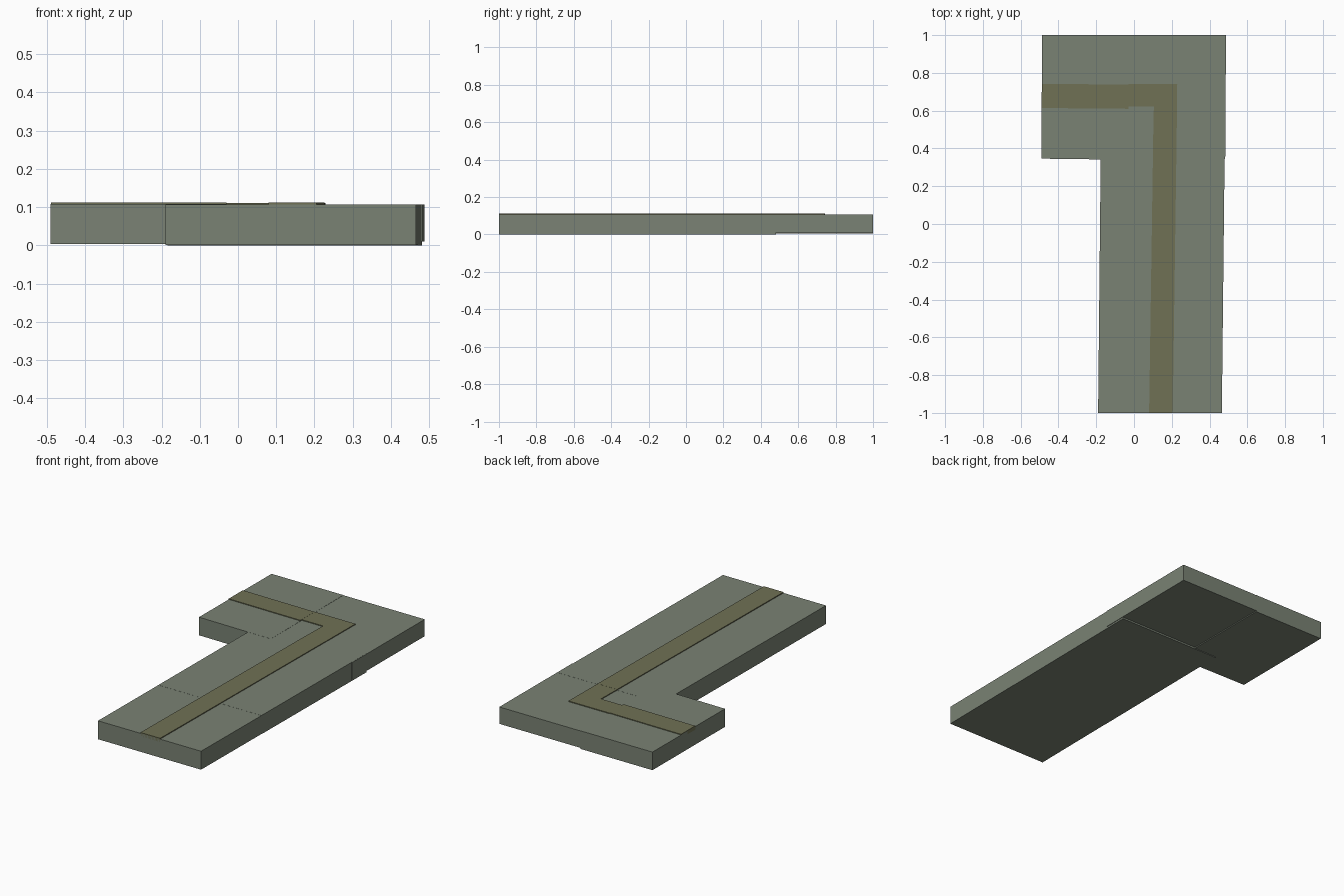
import bpy, bmesh

if "Cube" in bpy.data.objects:
    bpy.data.objects.remove(bpy.data.objects["Cube"])


def material(name, rgb):
    m = bpy.data.materials.new(name)
    m.diffuse_color = (*rgb, 1)
    m.use_nodes = True
    m.node_tree.nodes["Principled BSDF"].inputs["Base Color"].default_value = m.diffuse_color
    return m


STONE = material("grey_green", (0.195, 0.225, 0.175))
OLIVE = material("olive", (0.16, 0.165, 0.09))


def prism(name, outline, z0, z1, mat):
    """Extrude a flat outline from z0 up to z1."""
    bm = bmesh.new()
    face = bm.faces.new([bm.verts.new((x, y, z0)) for x, y in outline])
    ext = bmesh.ops.extrude_face_region(bm, geom=[face], use_keep_orig=True)
    for v in ext["geom"]:
        if isinstance(v, bmesh.types.BMVert):
            v.co.z = z1
    bmesh.ops.recalc_face_normals(bm, faces=bm.faces)
    mesh = bpy.data.meshes.new(name)
    bm.to_mesh(mesh)
    bm.free()
    mesh.materials.append(mat)
    obj = bpy.data.objects.new(name, mesh)
    bpy.context.collection.objects.link(obj)
    return obj


def span(left, right, y0, y1):
    """Quad between two slightly slanted edges given at y = -1 and y = 0.48."""
    def at(e, y):
        return e[0] + (e[1] - e[0]) * (y + 1) / 1.48
    return [(at(left, y0), y0), (at(right, y0), y0),
            (at(right, y1), y1), (at(left, y1), y1)]


# Long leg: two slabs meeting end to end, each with its centre stripe
for part, y0, y1, z0, z1 in (("front", -1.0, -0.46, 0.001, 0.107),
                             ("middle", -0.46, 0.48, 0.0, 0.1075)):
    prism(part + "_path_slab", span((-0.19, -0.175), (0.465, 0.481), y0, y1), z0, z1, STONE)
    prism(part + "_path_stripe", span((0.08, 0.102), (0.205, 0.226), y0, y1), 0.09, 0.112, OLIVE)

# Corner slab with a bent stripe
prism("corner_slab", [(-0.175, 0.344), (0.483, 0.344), (0.487, 1), (-0.175, 1)],
      0.010, 0.107, STONE)
prism("corner_stripe", [(-0.03, 0.74), (0.229, 0.74), (0.226, 0.48), (0.102, 0.48),
                        (0.105, 0.622), (-0.03, 0.622)], 0.09, 0.1115, OLIVE)

# Short arm slab with its stripe
prism("arm_slab", [(-0.49, 0.346), (-0.175, 0.342), (-0.03, 0.342), (-0.03, 1), (-0.487, 1)],
      0.004, 0.108, STONE)
prism("arm_stripe", [(-0.489, 0.614), (-0.03, 0.61), (-0.03, 0.738), (-0.488, 0.742)],
      0.09, 0.112, OLIVE)
